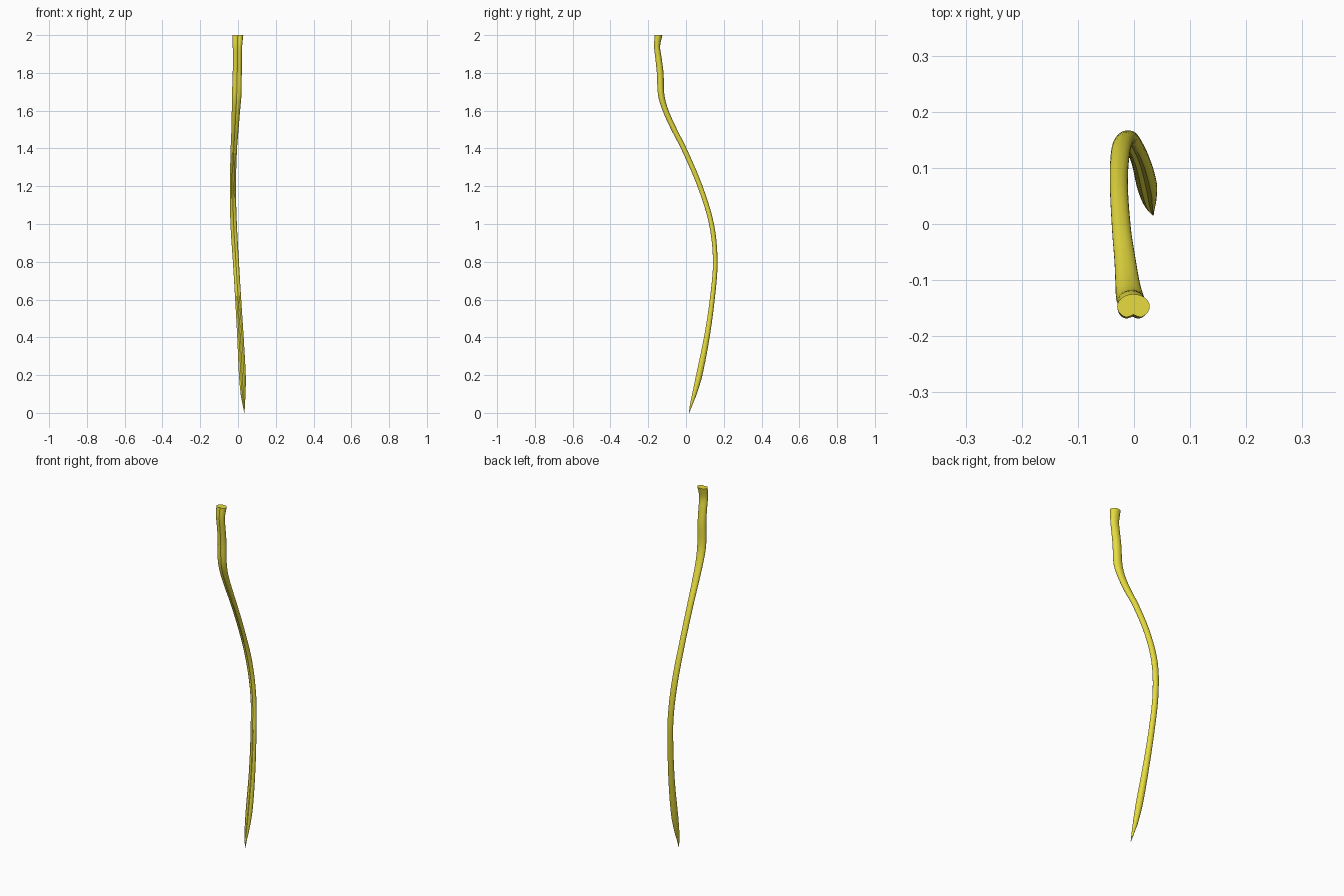
import bpy, bmesh, math

if "Cube" in bpy.data.objects:
    bpy.data.objects.remove(bpy.data.objects["Cube"])

# Stations along the stem: z, centre x, centre y, half width x, half depth y
STATIONS = [
    (0.00, 0.034, 0.016, 0.001, 0.001),
    (0.05, 0.030, 0.029, 0.007, 0.008),
    (0.10, 0.027, 0.044, 0.013, 0.013),
    (0.20, 0.023, 0.069, 0.018, 0.018),
    (0.40, 0.013, 0.109, 0.017, 0.016),
    (0.60, 0.001, 0.138, 0.016, 0.014),
    (0.80, -0.011, 0.154, 0.016, 0.013),
    (1.00, -0.023, 0.134, 0.017, 0.014),
    (1.20, -0.027, 0.073, 0.016, 0.015),
    (1.40, -0.022, -0.013, 0.017, 0.016),
    (1.50, -0.016, -0.064, 0.019, 0.017),
    (1.60, -0.011, -0.109, 0.022, 0.017),
    (1.68, -0.007, -0.132, 0.025, 0.018),
    (1.80, -0.004, -0.138, 0.024, 0.019),
    (1.88, -0.003, -0.147, 0.024, 0.018),
    (1.94, -0.003, -0.154, 0.025, 0.017),
    (2.00, -0.001, -0.147, 0.029, 0.022),
]
SIDES, STEPS = 28, 5


def spline(i, t):
    """Point between two stations on a smooth curve."""
    n = len(STATIONS)
    a, b, c, d = (STATIONS[min(max(i + k, 0), n - 1)] for k in (-1, 0, 1, 2))
    z = b[0] + (c[0] - b[0]) * t
    h = c[0] - b[0]
    out = [z]
    for k in range(1, 5):
        m0 = (c[k] - a[k]) / (c[0] - a[0]) * h
        m1 = (d[k] - b[k]) / (d[0] - b[0]) * h
        out.append((2*t**3 - 3*t**2 + 1) * b[k] + (t**3 - 2*t**2 + t) * m0
                   + (3*t**2 - 2*t**3) * c[k] + (t**3 - t**2) * m1)
    return out


# Cross-section: oval with a groove running down the front
def section(angle):
    x, y = math.cos(angle), math.sin(angle)
    if y < 0:
        y += 0.35 * math.exp(-(x / 0.28) ** 2)
    return x, y


rows = [spline(i, s / STEPS) for i in range(len(STATIONS) - 1) for s in range(STEPS)]
rows.append(list(STATIONS[-1]))

bm = bmesh.new()
rings = []
for z, cx, cy, rx, ry in rows:
    ring = []
    for k in range(SIDES):
        x, y = section(2 * math.pi * k / SIDES)
        ring.append(bm.verts.new((cx + rx * x, cy + ry * y, z)))
    rings.append(ring)
for lo, hi in zip(rings, rings[1:]):
    for k in range(SIDES):
        j = (k + 1) % SIDES
        bm.faces.new((lo[k], lo[j], hi[j], hi[k]))
# Closed tip and cut top
bm.faces.new(rings[0][::-1])
bm.faces.new(rings[-1])

mesh = bpy.data.meshes.new("curved_stem")
bm.to_mesh(mesh)
bm.free()
stem = bpy.data.objects.new("curved_stem", mesh)
bpy.context.collection.objects.link(stem)

mat = bpy.data.materials.new("yellow_stem")
mat.diffuse_color = (0.80, 0.72, 0.05, 1)
mat.use_nodes = True
mat.node_tree.nodes["Principled BSDF"].inputs["Base Color"].default_value = mat.diffuse_color
mesh.materials.append(mat)

bpy.context.view_layer.objects.active = stem
stem.select_set(True)
bpy.ops.object.shade_smooth_by_angle(angle=math.radians(40))
